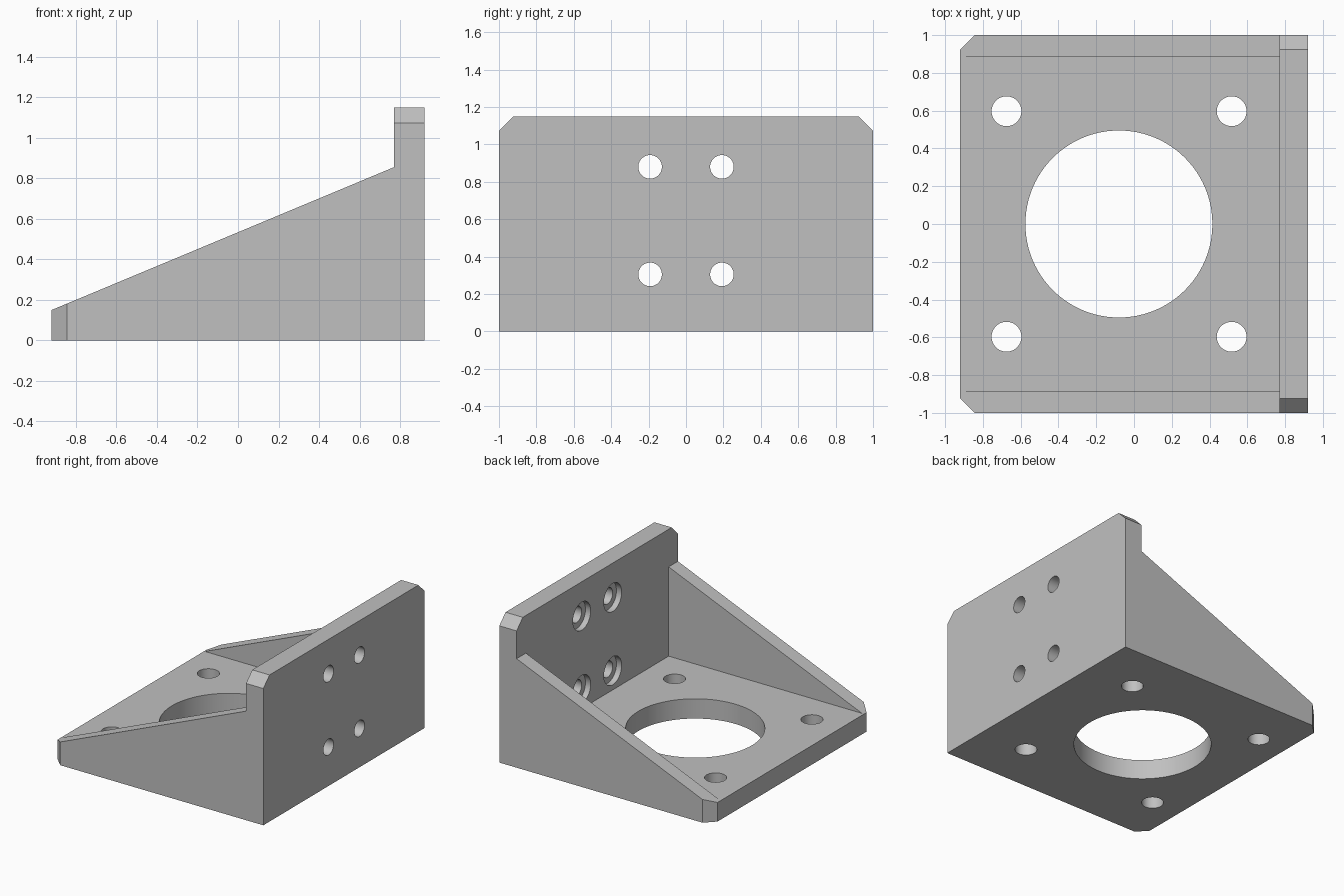
import bpy, bmesh, math
from mathutils import Matrix, Vector

cube = bpy.data.objects.get("Cube")
if cube:
    bpy.data.objects.remove(cube, do_unlink=True)

XL, XR, XW = -0.92, 0.92, 0.77      # free edge, outer face and inner face of the upright
HEIGHT, BASE, RIB, CHAMFER = 1.15, 0.155, 0.115, 0.077

metal = bpy.data.materials.new("plain grey")
metal.use_nodes = True
metal.diffuse_color = (0.53, 0.53, 0.53, 1)
metal.node_tree.nodes["Principled BSDF"].inputs["Base Color"].default_value = (0.53, 0.53, 0.53, 1)


def make_object(name, bm):
    bmesh.ops.recalc_face_normals(bm, faces=bm.faces)
    mesh = bpy.data.meshes.new(name)
    bm.to_mesh(mesh)
    bm.free()
    mesh.materials.append(metal)
    obj = bpy.data.objects.new(name, mesh)
    bpy.context.collection.objects.link(obj)
    return obj


def add_cylinder(bm, centre, radius, depth, axis, sides=48):
    turn = Matrix.Rotation(math.pi / 2, 4, 'Y') if axis == 'X' else Matrix()
    bmesh.ops.create_cone(bm, cap_ends=True, segments=sides, radius1=radius, radius2=radius,
                          depth=depth, matrix=Matrix.Translation(centre) @ turn)


# Bracket body: side profile drawn across the full width
bm = bmesh.new()
profile = [(XL, 0), (XR, 0), (XR, HEIGHT), (XW, HEIGHT), (XW, 0.855), (XL, 0.15)]
side = bm.faces.new([bm.verts.new((x, -1, z)) for x, z in profile])
moved = bmesh.ops.extrude_face_region(bm, geom=[side])["geom"]
bmesh.ops.translate(bm, vec=(0, 2, 0), verts=[v for v in moved if isinstance(v, bmesh.types.BMVert)])

# Chamfered corners on the free edge and on top of the upright
corners = []
for e in bm.edges:
    a, b = (v.co for v in e.verts)
    if a.y * b.y > 0 and (max(a.x, b.x) < XL + 0.01 or min(a.z, b.z) > HEIGHT - 0.01):
        corners.append(e)
bmesh.ops.bevel(bm, geom=corners, offset=CHAMFER, segments=1, affect='EDGES')
bracket = make_object("mounting_bracket", bm)

# Pocket between the two side ribs
bm = bmesh.new()
lo, hi = Vector((-1.5, RIB - 1, BASE)), Vector((XW, 1 - RIB, 1.5))
bmesh.ops.create_cube(bm, size=1, matrix=Matrix.Translation((lo + hi) / 2) @ Matrix.Diagonal((*(hi - lo), 1)))
cutters = [make_object("pocket_cutter", bm)]

# Base holes: central bore and four bolt holes
bm = bmesh.new()
add_cylinder(bm, (-0.08, 0, 0.08), 0.495, 0.5, 'Z', 96)
for x in (-0.675, 0.517):
    for y in (-0.597, 0.597):
        add_cylinder(bm, (x, y, 0.08), 0.079, 0.5, 'Z')
cutters.append(make_object("base_hole_cutter", bm))

# Upright holes, counterbored on the inner face
through, recess = bmesh.new(), bmesh.new()
for y in (-0.192, 0.192):
    for z in (0.305, 0.88):
        add_cylinder(through, (0.85, y, z), 0.063, 0.5, 'X')
        add_cylinder(recess, (XW, y, z), 0.11, 0.09, 'X')
cutters.append(make_object("upright_hole_cutter", through))
cutters.append(make_object("counterbore_cutter", recess))

# Cut everything from the body
bpy.context.view_layer.objects.active = bracket
for cutter in cutters:
    cutter.hide_render = True
    mod = bracket.modifiers.new(cutter.name, 'BOOLEAN')
    mod.operation, mod.solver, mod.object = 'DIFFERENCE', 'EXACT', cutter
    bpy.ops.object.modifier_apply(modifier=mod.name)
for cutter in cutters:
    bpy.data.objects.remove(cutter, do_unlink=True)

bpy.ops.object.select_all(action='DESELECT')
bracket.select_set(True)
bpy.ops.object.shade_smooth_by_angle(angle=math.radians(20))
